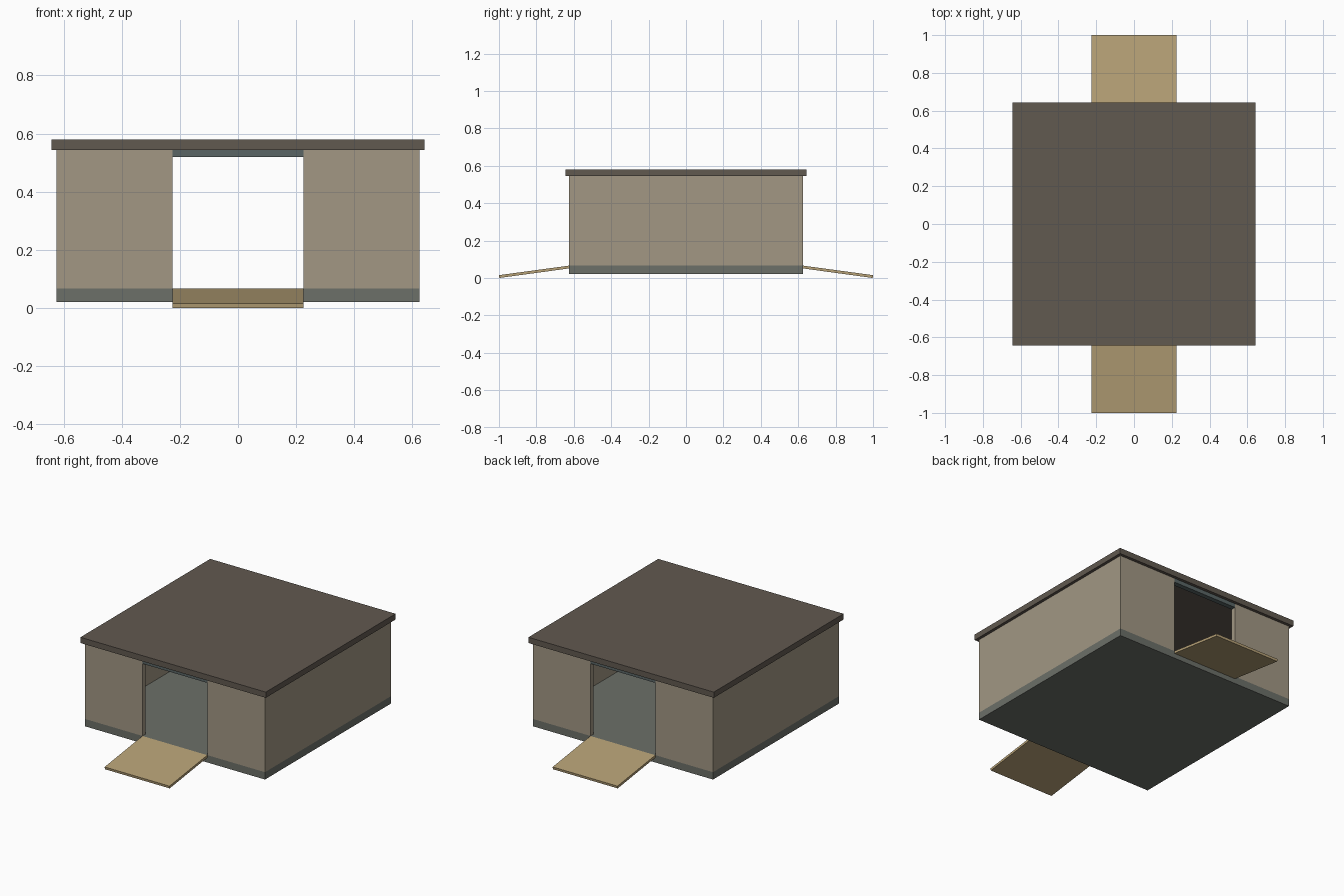
import bpy, bmesh

if "Cube" in bpy.data.objects:
    bpy.data.objects.remove(bpy.data.objects["Cube"])

W = 0.625      # half width of the building
D = 0.225      # half width of the doorways
T = 0.03       # wall thickness
Z0, ZF, ZR, ZT = 0.02, 0.066, 0.544, 0.58   # slab base, floor, wall top, roof top


def material(name, rgb):
    m = bpy.data.materials.new(name)
    m.diffuse_color = (*rgb, 1)
    m.use_nodes = True
    m.node_tree.nodes["Principled BSDF"].inputs["Base Color"].default_value = m.diffuse_color
    return m


wall_mat = material("wall", (0.36, 0.31, 0.23))
slab_mat = material("slab", (0.15, 0.16, 0.14))
roof_mat = material("roof", (0.12, 0.10, 0.08))
wood_mat = material("ramp", (0.46, 0.35, 0.18))
trim_mat = material("lintel", (0.10, 0.13, 0.13))


def prism(name, profile, x0, x1, mat):
    """Extrude a closed (y, z) profile from x0 to x1."""
    bm = bmesh.new()
    face = bm.faces.new([bm.verts.new((x0, y, z)) for y, z in profile])
    ext = bmesh.ops.extrude_face_region(bm, geom=[face])["geom"]
    verts = [v for v in ext if isinstance(v, bmesh.types.BMVert)]
    bmesh.ops.translate(bm, verts=verts, vec=(x1 - x0, 0, 0))
    bmesh.ops.recalc_face_normals(bm, faces=bm.faces)
    me = bpy.data.meshes.new(name)
    bm.to_mesh(me)
    bm.free()
    me.materials.append(mat)
    ob = bpy.data.objects.new(name, me)
    bpy.context.collection.objects.link(ob)
    return ob


def box(name, x0, x1, y0, y1, z0, z1, mat):
    return prism(name, [(y0, z0), (y1, z0), (y1, z1), (y0, z1)], x0, x1, mat)


# floor slab and overhanging flat roof
box("floor_slab", -W, W, -W, W, Z0, ZF, slab_mat)
box("roof", -0.643, 0.643, -0.643, 0.643, ZR, ZT, roof_mat)

# solid side walls
for side, s in (("left", -1), ("right", 1)):
    a, b = sorted((s * W, s * (W - T)))
    box(side + "_wall", a, b, -W, W, ZF, ZR, wall_mat)

# front and back: wall panels beside the doorway, lintel above, ramp outside
for end, e in (("front", -1), ("back", 1)):
    y0, y1 = sorted((e * W, e * (W - T)))
    for side, s in (("left", -1), ("right", 1)):
        a, b = sorted((s * D, s * (W - T)))
        box(f"{end}_{side}_panel", a, b, y0, y1, ZF, ZR, wall_mat)
    box(end + "_lintel", -D, D, y0, y1, 0.519, ZR, trim_mat)
    slope = [(0.998, 0.0), (1.0, 0.015), (W, ZF), (W, 0.051)]
    prism(end + "_ramp", [(e * y, z) for y, z in slope], -D, D, wood_mat)

# flush seams: side walls are already joined to panels at their inner faces
